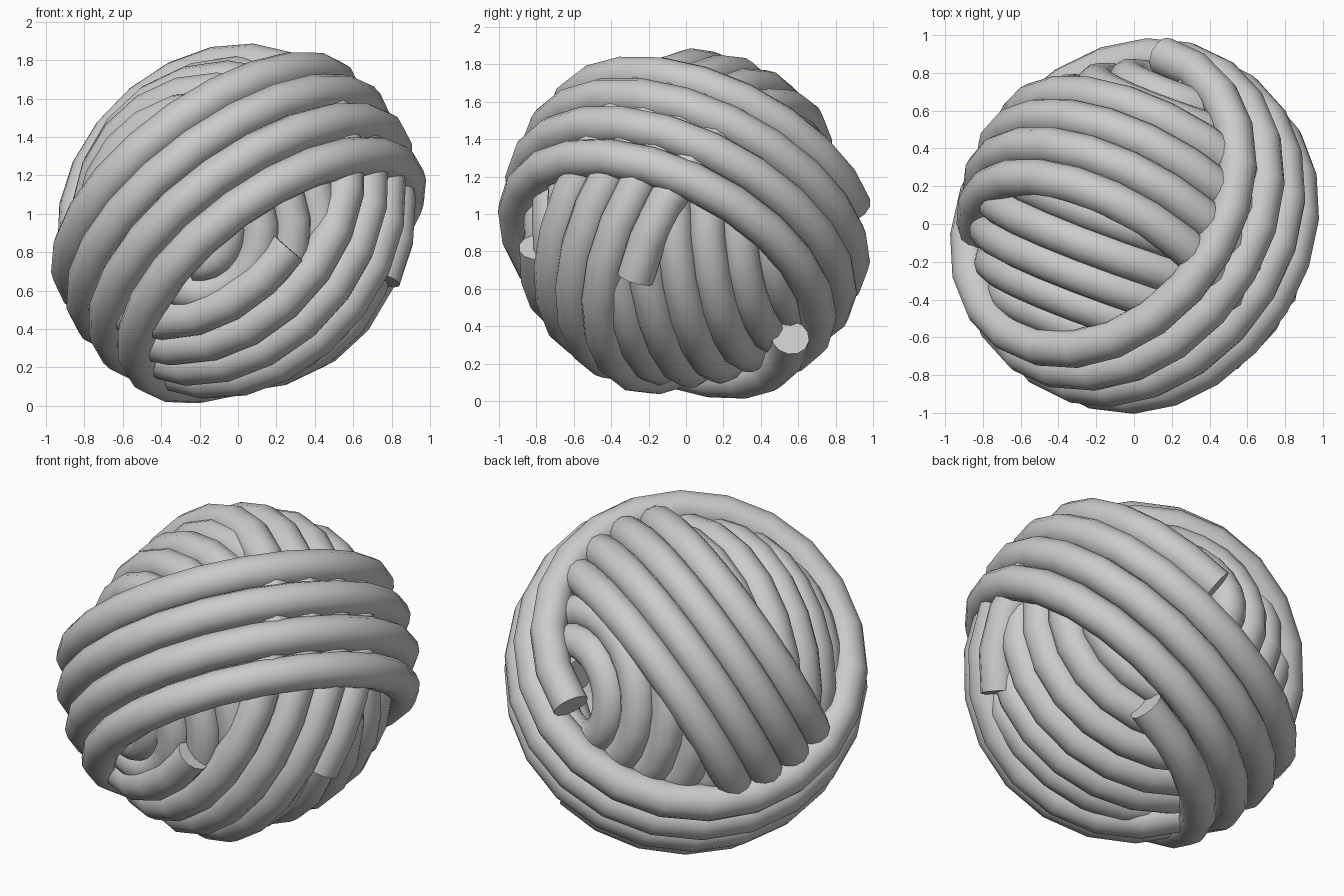
import bpy
from math import radians, sin, cos, pi
from mathutils import Vector

if "Cube" in bpy.data.objects:
    bpy.data.objects.remove(bpy.data.objects["Cube"])

CENTRE = Vector((0, 0, 0.945))
STRAND = 0.102          # strand radius
STEPS = 22              # path points per turn


def winding(name, axis, start, radius, lat_a, lat_b, turns):
    """One strand wound on a sphere round an axis, from latitude a to b."""
    n = Vector(axis).normalized()
    s = Vector(start)
    u = (s - n * s.dot(n)).normalized()
    v = n.cross(u)
    count = int(abs(turns) * STEPS) + 1
    curve = bpy.data.curves.new(name, 'CURVE')
    curve.dimensions = '3D'
    curve.bevel_depth = STRAND
    curve.bevel_resolution = 4
    curve.use_fill_caps = True
    spline = curve.splines.new('POLY')
    spline.points.add(count - 1)
    for i, p in enumerate(spline.points):
        f = i / (count - 1)
        lat = radians(lat_a + (lat_b - lat_a) * f)
        t = 2 * pi * turns * f
        pos = CENTRE + radius * (n * sin(lat) + (u * cos(t) + v * sin(t)) * cos(lat))
        p.co = (*pos, 1)
    obj = bpy.data.objects.new(name, curve)
    bpy.context.collection.objects.link(obj)
    # turn into a mesh with smooth sides and crisp cut ends
    bpy.ops.object.select_all(action='DESELECT')
    obj.select_set(True)
    bpy.context.view_layer.objects.active = obj
    bpy.ops.object.convert(target='MESH')
    bpy.ops.object.shade_smooth_by_angle(angle=radians(50))


# inner strand wraps nearly pole to pole, the others are bands of four turns
winding("inner_strand", (0.30, 0.95, 0.08), (0, 0, -1), 0.775, -80, 80, -12.5)
winding("middle_strand", (0.485, 0.76, -0.435), (0.78, -0.28, -0.30), 0.843, 19.5, -30, -3.96)
winding("outer_strand", (-0.51, 0.42, 0.74), (0.15, 0.90, 0.10), 0.908, 24, -27, -3.96)
